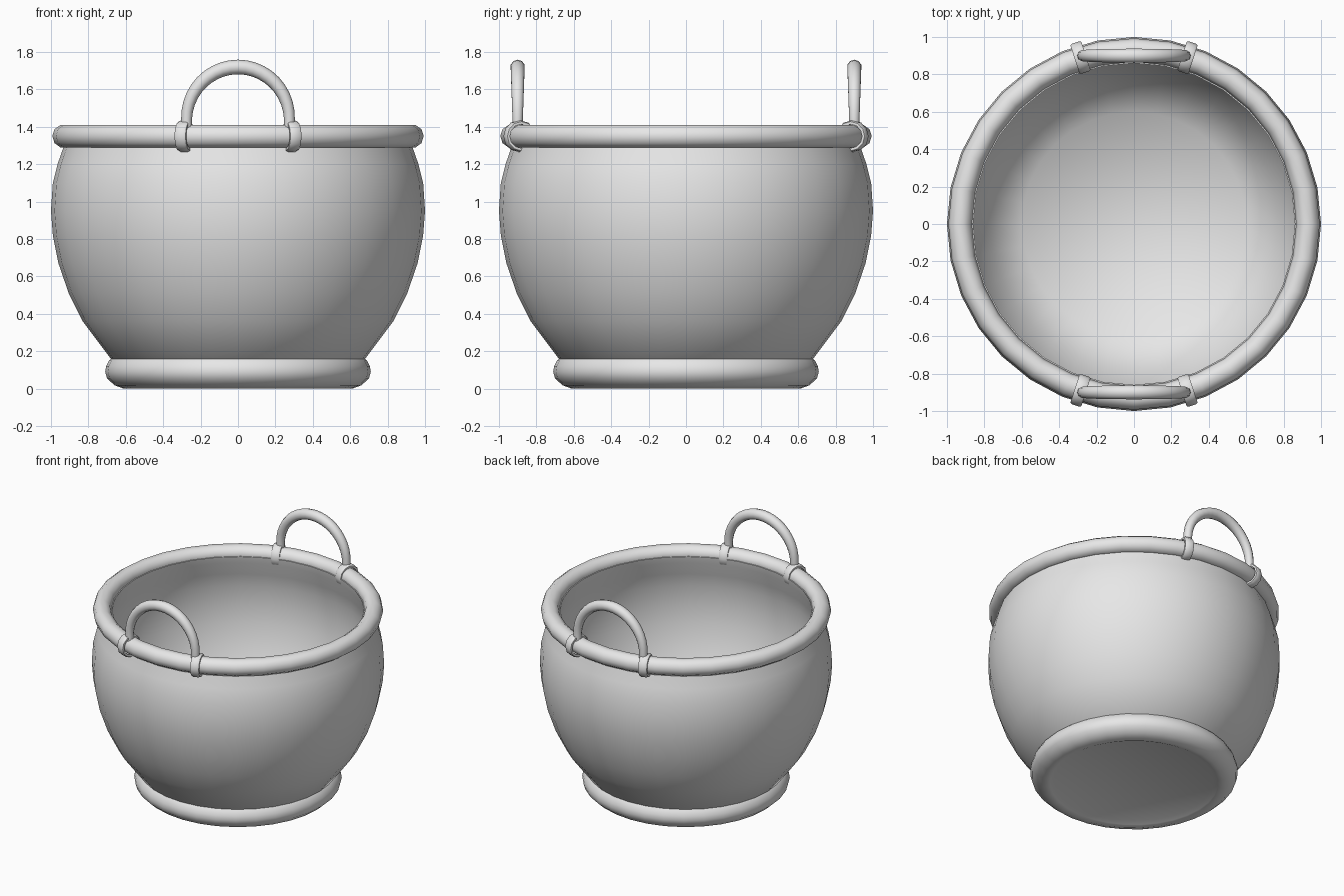
import bpy, bmesh
from math import sin, cos, pi, asin
from mathutils import Vector, Matrix

cube = bpy.data.objects.get("Cube")
if cube:
    bpy.data.objects.remove(cube, do_unlink=True)

SIDES = 32

grey = bpy.data.materials.new("plain_grey")
grey.use_nodes = True
grey.diffuse_color = (0.8, 0.8, 0.8, 1)
grey.node_tree.nodes["Principled BSDF"].inputs["Base Color"].default_value = (0.8, 0.8, 0.8, 1)


def loft(name, rings, closed=False, caps=True, angle=50):
    """Skin a list of point rings into one smooth object."""
    bm = bmesh.new()
    loops = [[bm.verts.new(p) for p in ring] for ring in rings]
    pairs = list(zip(loops, loops[1:]))
    if closed:
        pairs.append((loops[-1], loops[0]))
    for a, b in pairs:
        for i in range(len(a)):
            j = (i + 1) % len(a)
            bm.faces.new((a[i], a[j], b[j], b[i]))
    if caps and not closed:
        bm.faces.new(loops[0])
        bm.faces.new(loops[-1])
    bmesh.ops.recalc_face_normals(bm, faces=bm.faces)
    mesh = bpy.data.meshes.new(name)
    bm.to_mesh(mesh)
    bm.free()
    mesh.materials.append(grey)
    obj = bpy.data.objects.new(name, mesh)
    bpy.context.collection.objects.link(obj)
    bpy.ops.object.select_all(action='DESELECT')
    obj.select_set(True)
    bpy.context.view_layer.objects.active = obj
    bpy.ops.object.shade_smooth_by_angle(angle=angle * pi / 180)
    return obj


def lathe(name, profile, **options):
    """Turn a (radius, height) profile around the z axis."""
    rings = [[(r * cos(2 * pi * i / SIDES), r * sin(2 * pi * i / SIDES), z)
              for i in range(SIDES)] for r, z in profile]
    return loft(name, rings, **options)


def circle(radius, count):
    return [(radius * cos(2 * pi * i / count), radius * sin(2 * pi * i / count))
            for i in range(count)]


# Bowl: outer wall up to the rim, then the inner wall down to the floor
outer = [(0.68, 0.16), (0.83, 0.36), (0.905, 0.51), (0.96, 0.67), (0.99, 0.82),
         (1.0, 0.95), (0.99, 1.1), (0.965, 1.2), (0.93, 1.3), (0.92, 1.35)]
inner = [(r - 0.06, z) for r, z in reversed(outer[1:])] + [(0.6, 0.16)]
lathe("bowl", [(0.6, 0.12)] + outer + inner)

# Foot ring with a flat underside
lathe("foot", [(0.545, 0.02), (0.575, 0.006), (0.61, 0.0), (0.66, 0.018), (0.7, 0.055),
               (0.71, 0.09), (0.705, 0.12), (0.69, 0.15), (0.675, 0.165), (0.62, 0.155)])

# Rolled rim
RIM_R, RIM_Z = 0.93, 1.35
lathe("rim", [(RIM_R + u, RIM_Z + v) for u, v in circle(0.063, 10)], closed=True)

# Handles and their clasps, front and back
HALF, SPRING, RISE, STEPS = 0.275, 1.44, 0.28, 20
clasp_turn = asin(0.285 / RIM_R)
for side, label in ((-1, "front"), (1, "back")):
    rings = []
    for k in range(-1, STEPS + 2):
        t = pi * min(max(k, 0), STEPS) / STEPS
        drop = 0.08 if k in (-1, STEPS + 1) else 0
        centre = Vector((HALF * cos(t), side * 0.9, SPRING + RISE * sin(t) - drop))
        out = Vector((cos(t), 0, sin(t)))
        size = 0.029 + 0.01 * sin(t)
        rings.append([centre + out * u + Vector((0, v, 0)) for u, v in circle(size, 10)])
    loft(label + "_handle", rings)

    # Clasp bands wrap around the rim
    for hand, place in ((-1, "right"), (1, "left")):
        turn = Matrix.Rotation(-side * hand * clasp_turn, 3, 'Z')
        section = [(0.064, -0.031), (0.078, -0.031), (0.084, -0.02),
                   (0.084, 0.02), (0.078, 0.031), (0.064, 0.031)]
        bands = [[turn @ Vector((w, side * (RIM_R + 0.005 + r * c), RIM_Z + r * s))
                  for r, w in section]
                 for c, s in circle(1, 12)]
        loft(label + "_" + place + "_clasp", bands, closed=True)
